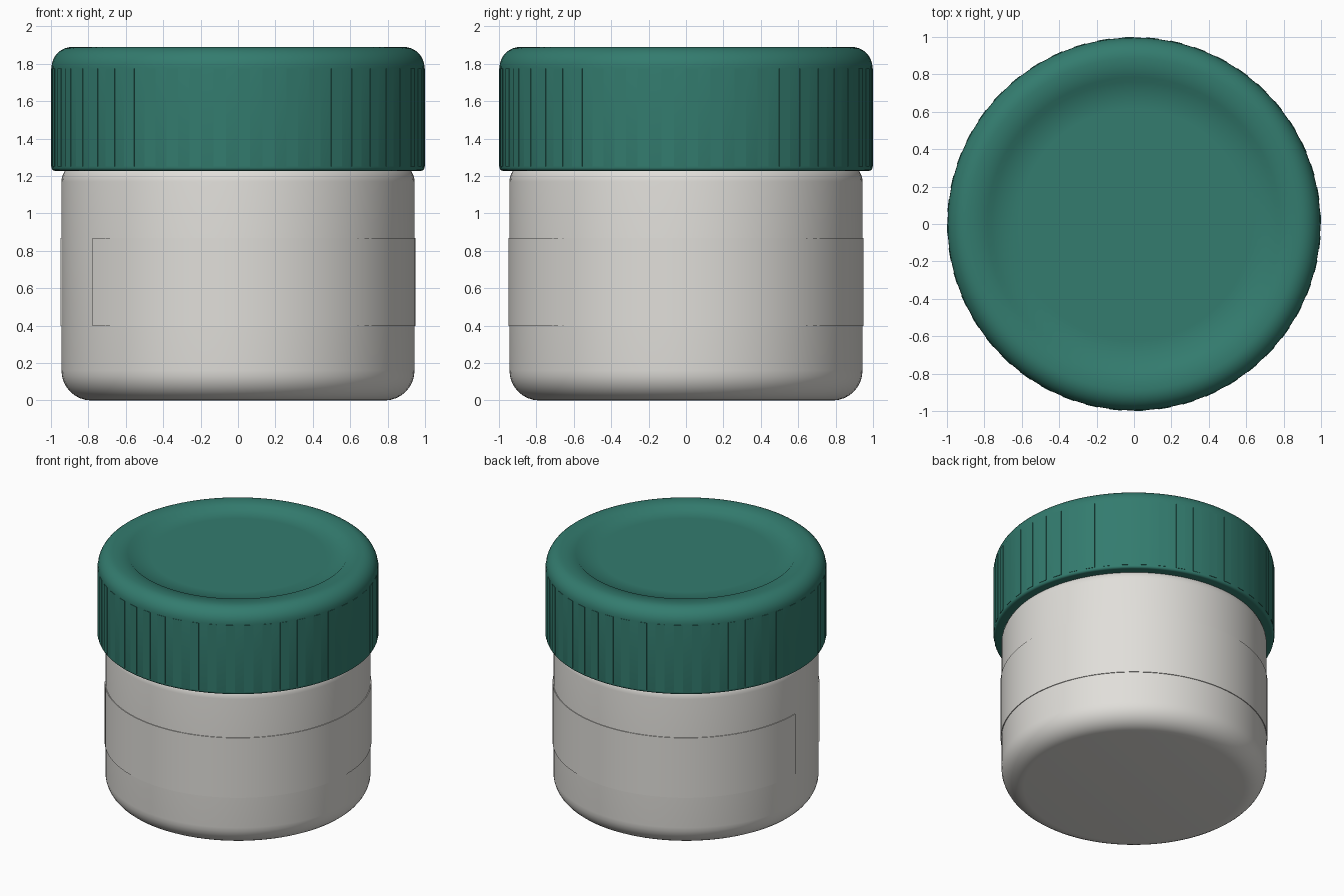
import bpy, bmesh
from math import radians, cos, sin, tau

cube = bpy.data.objects.get("Cube")
if cube:
    bpy.data.objects.remove(cube, do_unlink=True)


def material(name, colour):
    mat = bpy.data.materials.new(name)
    mat.use_nodes = True
    mat.diffuse_color = (*colour, 1)
    bsdf = next(n for n in mat.node_tree.nodes if n.type == 'BSDF_PRINCIPLED')
    bsdf.inputs["Base Color"].default_value = (*colour, 1)
    return mat


def fillet(r, z, radius, start, end, steps=8):
    """Profile points on an arc around (r, z), angles in degrees."""
    angles = [radians(start + (end - start) * i / steps) for i in range(steps + 1)]
    return [(r + radius * cos(a), z + radius * sin(a)) for a in angles]


def revolve(name, profile, mat, start=0, sweep=tau, closed=False, steps=96):
    """Turn an (r, z) profile around the upright axis."""
    bm = bmesh.new()
    verts = [bm.verts.new((r * cos(start), r * sin(start), z)) for r, z in profile]
    pairs = list(zip(verts, verts[1:]))
    if closed:
        pairs.append((verts[-1], verts[0]))
    edges = [bm.edges.new(p) for p in pairs]
    bmesh.ops.spin(bm, geom=verts + edges, cent=(0, 0, 0), axis=(0, 0, 1),
                   angle=sweep, steps=steps)
    bmesh.ops.remove_doubles(bm, verts=bm.verts[:], dist=0.0005)
    bmesh.ops.holes_fill(bm, edges=[e for e in bm.edges if e.is_boundary], sides=0)
    bmesh.ops.recalc_face_normals(bm, faces=bm.faces[:])
    mesh = bpy.data.meshes.new(name)
    bm.to_mesh(mesh)
    bm.free()
    mesh.materials.append(mat)
    obj = bpy.data.objects.new(name, mesh)
    bpy.context.collection.objects.link(obj)
    bpy.ops.object.select_all(action='DESELECT')
    obj.select_set(True)
    bpy.context.view_layer.objects.active = obj
    bpy.ops.object.shade_smooth_by_angle(angle=radians(60))
    return obj


def band(inner, outer, low, high):
    """Rectangular cross-section of a thin curved plate."""
    return [(inner, low), (outer, low), (outer, high), (inner, high)]


pale = material("warm pale grey", (0.75, 0.735, 0.70))
green = material("deep teal green", (0.033, 0.2, 0.157))

# Jar body: rounded base, straight wall, rounded shoulder and hidden neck
body = [(0, 0)] + fillet(0.784, 0.16, 0.16, -90, 0)
body += fillet(0.844, 1.17, 0.10, 0, 90)
body += [(0.80, 1.27), (0.80, 1.68), (0, 1.68)]
revolve("jar_body", body, pale)

# Wrap-around label with a gap between its two ends
revolve("wrap_label", band(0.935, 0.9495, 0.398, 0.868), pale,
        radians(215), radians(325), closed=True, steps=90)

# Screw lid: shallow dished top, rounded rim, straight skirt, hollow underside
lid = [(0, 1.86), (0.62, 1.86), (0.76, 1.86), (0.785, 1.885)]
lid += fillet(0.887, 1.78, 0.11, 90, 0)
lid += fillet(0.979, 1.246, 0.018, 0, -90, 4)
lid += [(0.90, 1.228), (0.90, 1.70), (0, 1.70)]
revolve("lid", lid, green)

# Fine grip ribs around the lid skirt
ribs = 48
rib = revolve("grip_rib", band(0.99, 1.0, 1.25, 1.775), green,
              sweep=tau / ribs / 2, closed=True, steps=1)
for i in range(1, ribs):
    copy = rib.copy()
    copy.rotation_euler.z = tau * i / ribs
    bpy.context.collection.objects.link(copy)
